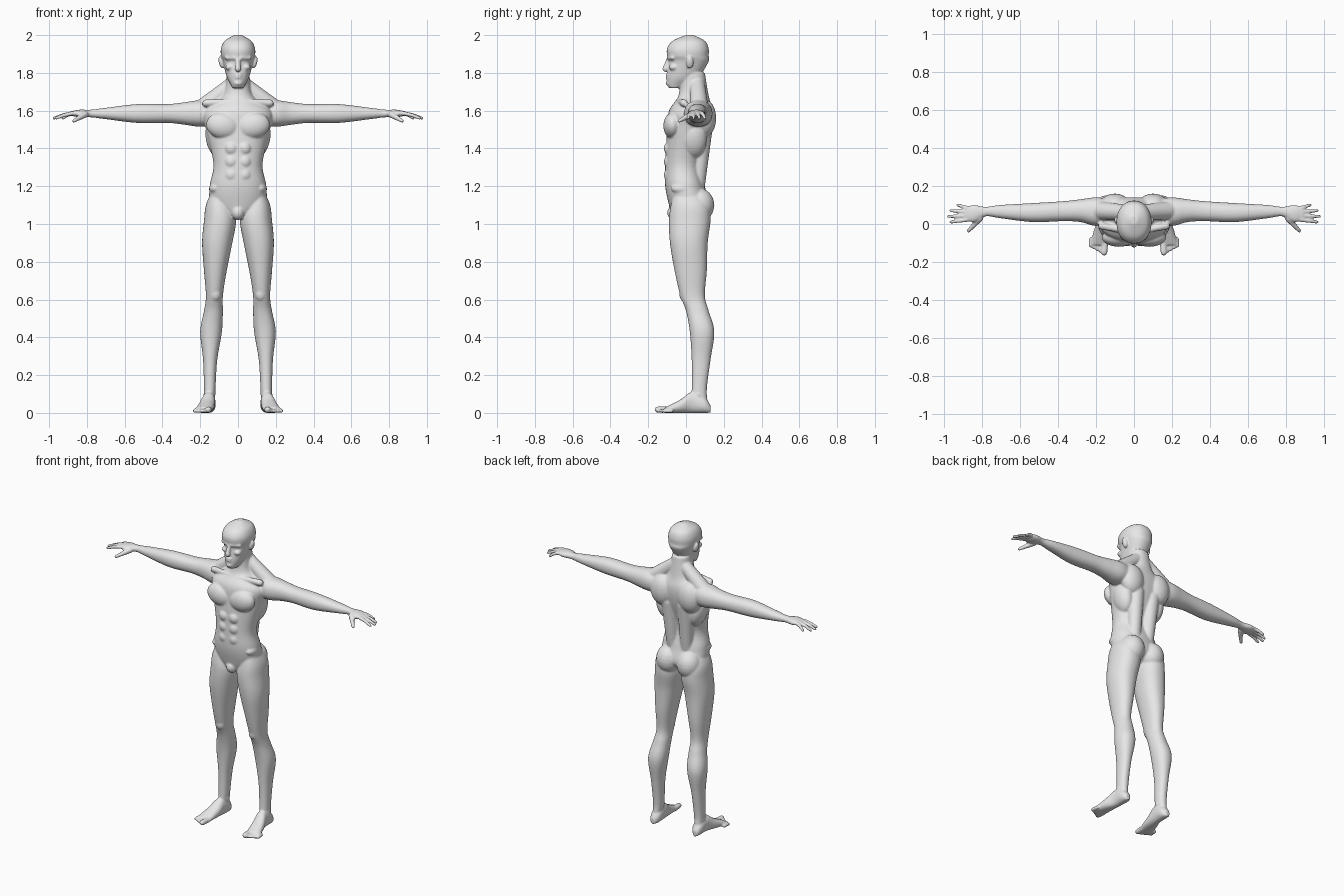
import bpy
import bmesh
import math
from mathutils import Matrix, Vector

default_cube = bpy.data.objects.get("Cube")
if default_cube:
    bpy.data.objects.remove(default_cube, do_unlink=True)

BOTH, CENTRE = (1, -1), (1,)
RING, STEPS = 40, 6
ARM_HEIGHT = 1.585
bm = bmesh.new()


def spline(a, b, c, d, t):
    """Smooth value between b and c."""
    return b + t * ((c - a) + t * ((a + a - 5*b + 4*c - d) + t * (3*(b - c) + d - a))) / 2


def smooth_rows(rows):
    padded = [rows[0], *rows, rows[-1]]
    result = []
    for quad in zip(padded, padded[1:], padded[2:], padded[3:]):
        for step in range(STEPS):
            result.append([spline(*values, step / STEPS) for values in zip(*quad)])
    return result + [rows[-1]]


def rounded(value, square=2.2):
    """Pushes a circle coordinate slightly towards a square."""
    return math.copysign(abs(value) ** (2 / square), value)


def loft(axis, rows, sides=BOTH):
    """Skin rounded sections: position on the axis, then the extents on the other two."""
    for side in sides:
        rings = []
        for position, u_low, u_high, v_low, v_high in smooth_rows(rows):
            ring = []
            for k in range(RING):
                angle = math.tau * k / RING
                u = (u_low + u_high + rounded(math.cos(angle)) * (u_high - u_low)) / 2
                v = (v_low + v_high + rounded(math.sin(angle)) * (v_high - v_low)) / 2
                options = {"X": (position, u, v), "Y": (u, position, v), "Z": (u, v, position)}
                x, y, z = options[axis]
                ring.append(bm.verts.new((side * x, y, z)))
            rings.append(ring)
        for low, high in zip(rings, rings[1:]):
            for k in range(RING):
                n = (k + 1) % RING
                bm.faces.new((low[k], low[n], high[n], high[k]))
        bm.faces.new(rings[0])
        bm.faces.new(rings[-1])


def trunk(rows):
    """Loft upwards on the middle line from height, half width, front and back."""
    loft("Z", [(z, -half, half, front, back) for z, half, front, back in rows], CENTRE)


def blob(centre, radii, sides=BOTH, tilt=0):
    """Ellipsoid muscle, tilted in the front plane."""
    for side in sides:
        place = Matrix.Translation((side * centre[0], centre[1], centre[2]))
        place = place @ Matrix.Rotation(side * tilt, 4, "Y") @ Matrix.Diagonal((*radii, 1))
        bmesh.ops.create_icosphere(bm, subdivisions=3, radius=1, matrix=place)


def capsule(start, end, start_radius, end_radius, sides=BOTH):
    """Tapered rod with round ends."""
    for side in sides:
        mirror = Matrix.Diagonal((side, 1, 1))
        a, b = mirror @ Vector(start), mirror @ Vector(end)
        turn = (b - a).to_track_quat("Z", "X").to_matrix().to_4x4()
        bmesh.ops.create_cone(bm, cap_ends=True, segments=20,
                              radius1=start_radius, radius2=end_radius,
                              depth=(b - a).length, matrix=Matrix.Translation((a + b) / 2) @ turn)
        for point, radius in ((a, start_radius), (b, end_radius)):
            bmesh.ops.create_icosphere(bm, subdivisions=2, radius=radius,
                                       matrix=Matrix.Translation(point))


# Torso and neck
trunk([(1.03, .03, -.07, .05), (1.1, .14, -.09, .12), (1.2, .15, -.11, .1),
       (1.32, .13, -.11, .08), (1.5, .17, -.1, .13), (1.6, .18, -.09, .14),
       (1.68, .08, -.04, .12), (1.8, .06, -.03, .1)])

# Chest, shoulder blades and lats
blob((.08, -.07, 1.52), (.09, .05, .07), tilt=-.2)
blob((.1, .1, 1.56), (.08, .06, .1))
blob((.12, .04, 1.45), (.05, .07, .1), tilt=.2)

# Back ridges, neck slopes, collar bones and neck cords
capsule((.05, .06, 1.2), (.06, .09, 1.5), .04, .05)
capsule((.03, .06, 1.74), (.19, .07, 1.61), .04, .05)
capsule((.02, -.04, 1.65), (.17, -.01, 1.64), .014, .02)
capsule((.01, -.03, 1.65), (.05, .03, 1.78), .012, .014)

# Belly, buttocks, hip crests and groin
for step in range(3):
    blob((.035, -.09, 1.26 + .07 * step), (.035, .027, .036))
blob((.075, .07, 1.1), (.077, .08, .09))
blob((.12, -.02, 1.19), (.035, .06, .03), tilt=.5)
blob((0, -.06, 1.06), (.035, .04, .04), CENTRE)

# Head
trunk([(1.72, .03, -.09, -.03), (1.74, .04, -.1, .01), (1.78, .06, -.1, .07),
       (1.86, .08, -.09, .12), (1.89, .09, -.1, .12), (1.93, .09, -.1, .12),
       (1.97, .07, -.07, .1), (2, .02, 0, .04)])

# Nose, brows, cheeks, lips, chin and ears
capsule((0, -.09, 1.88), (0, -.11, 1.82), .01, .016, CENTRE)
capsule((.015, -.09, 1.88), (.06, -.07, 1.88), .013, .012)
blob((.045, -.065, 1.83), (.022, .026, .018))
for height in (1.775, 1.79):
    blob((0, -.096, height), (.022, .012, .007), CENTRE)
blob((0, -.09, 1.745), (.024, .017, .015), CENTRE)
blob((.09, .02, 1.855), (.012, .02, .034), tilt=.25)

# Arms and palms: reach, front, back and half thickness
arm = [(.12, .01, .13, .06), (.2, -.01, .14, .07), (.28, .01, .13, .06),
       (.37, .015, .12, .05), (.53, .01, .11, .05), (.7, .03, .1, .03),
       (.78, .04, .09, .02), (.84, .01, .1, .02), (.89, .02, .09, .01)]
loft("X", [(x, front, back, ARM_HEIGHT - half, ARM_HEIGHT + half)
           for x, front, back, half in arm])

# Fingers and thumb
for i in range(4):
    knuckle = Vector((.88, .022 + .021 * i, ARM_HEIGHT))
    tip = Vector((.975 - .012 * (i - 1) ** 2, .01 + .03 * i, 1.56))
    middle = (knuckle + tip) / 2 + Vector((0, 0, .004))
    capsule(knuckle, middle, .012, .01)
    capsule(middle, tip, .01, .009)
thumb_joint = (.845, -.01, 1.56)
capsule((.81, .03, 1.58), thumb_joint, .018, .013)
capsule(thumb_joint, (.87, -.036, 1.545), .013, .01)

# Legs, kneecaps and ankle bones
loft("Z", [(1.17, .06, .14, -.06, .07), (1.1, .03, .17, -.08, .12),
           (1.02, .01, .18, -.09, .13), (.9, .03, .19, -.085, .115),
           (.75, .06, .18, -.06, .11), (.62, .08, .17, -.03, .1),
           (.54, .08, .18, 0, .12), (.43, .085, .2, .02, .15),
           (.28, .11, .185, .03, .13), (.12, .12, .18, .03, .11),
           (.03, .13, .18, .02, .12)])
blob((.12, -.01, .63), (.03, .026, .04))
blob((.15, .065, .1), (.035, .02, .02), tilt=.2)

# Feet: position, inner edge, outer edge and instep height
foot = [(.13, .14, .17, .04), (.1, .12, .185, .08), (.03, .12, .19, .11),
        (-.03, .125, .21, .07), (-.11, .135, .23, .03)]
loft("Y", [(y, inner, outer, 0, top) for y, inner, outer, top in foot])

# Toes, the first one thicker
for i in range(5):
    size = .011 if i else .017
    root = Vector((.153 + .018 * i, -.1 + .006 * i, size))
    capsule(root, root + Vector((.004, -.05 + .003 * i, 0)), size, size)

# Soles rest flat on the floor
for vert in bm.verts:
    vert.co.z = max(vert.co.z, 0)
bmesh.ops.recalc_face_normals(bm, faces=bm.faces)

# One fused, smooth skin
mesh = bpy.data.meshes.new("body")
bm.to_mesh(mesh)
bm.free()
body = bpy.data.objects.new("body", mesh)
bpy.context.collection.objects.link(body)

skin = bpy.data.materials.new("light grey skin")
skin.use_nodes = True
grey = (.8, .8, .8, 1)
skin.diffuse_color = grey
skin.node_tree.nodes["Principled BSDF"].inputs["Base Color"].default_value = grey
mesh.materials.append(skin)

fuse = body.modifiers.new("fuse parts", "REMESH")
fuse.mode = "VOXEL"
fuse.voxel_size = .005
fuse.use_smooth_shade = True
soften = body.modifiers.new("soften joins", "SMOOTH")
soften.factor = .5
soften.iterations = 8
